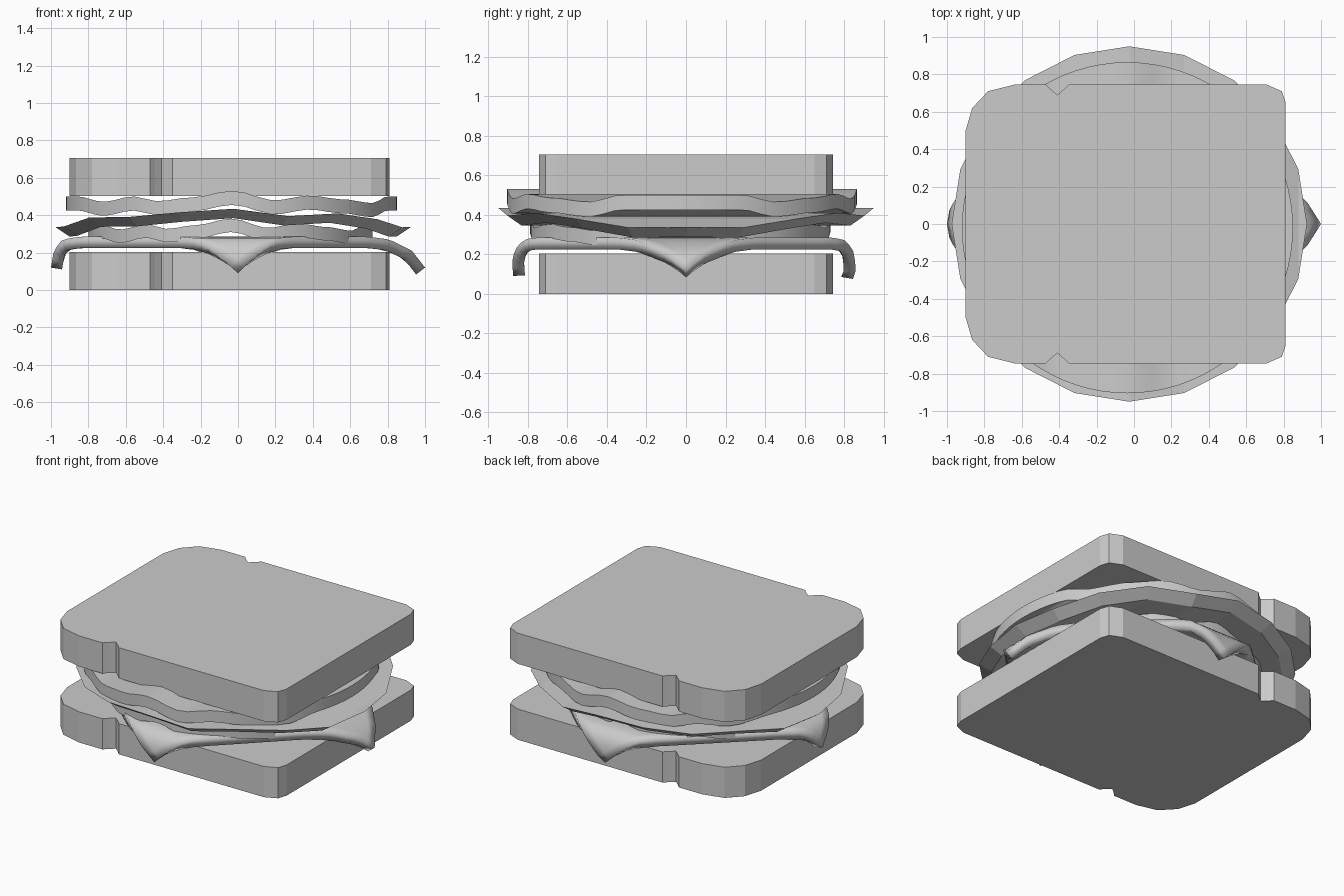
import bpy, bmesh
from math import cos, sin, pi, hypot

if "Cube" in bpy.data.objects:
    bpy.data.objects.remove(bpy.data.objects["Cube"])


def finish(name, bm, smooth=None):
    bmesh.ops.remove_doubles(bm, verts=bm.verts, dist=1e-4)
    bmesh.ops.recalc_face_normals(bm, faces=bm.faces)
    me = bpy.data.meshes.new(name)
    bm.to_mesh(me)
    bm.free()
    ob = bpy.data.objects.new(name, me)
    bpy.context.collection.objects.link(ob)
    if smooth:
        bpy.ops.object.select_all(action='DESELECT')
        bpy.context.view_layer.objects.active = ob
        ob.select_set(True)
        bpy.ops.object.shade_smooth_by_angle(angle=smooth)
    return ob


def interp(pts, x, ease=True):
    if x <= pts[0][0]:
        return pts[0][1]
    for (a, za), (b, zb) in zip(pts, pts[1:]):
        if x <= b:
            t = (x - a) / (b - a)
            if ease:
                t = (1 - cos(pi * t)) / 2
            return za + (zb - za) * t
    return pts[-1][1]


# Bread slices: half outline mirrored in y, extruded upwards
HALF = [(0.81, 0.65), (0.79, 0.71), (0.71, 0.745), (-0.35, 0.745), (-0.375, 0.72),
        (-0.41, 0.69), (-0.445, 0.72), (-0.47, 0.745), (-0.64, 0.745),
        (-0.78, 0.71), (-0.865, 0.62), (-0.9, 0.5)]


def bread(name, z, height=0.203):
    bm = bmesh.new()
    outline = HALF + [(x, -y) for x, y in reversed(HALF)]
    face = bm.faces.new([bm.verts.new((x, y, z)) for x, y in outline])
    ext = bmesh.ops.extrude_face_region(bm, geom=[face])
    top = [v for v in ext['geom'] if isinstance(v, bmesh.types.BMVert)]
    bmesh.ops.translate(bm, verts=top, vec=(0, 0, height))
    finish(name, bm)


bread("bottom_bread", 0)
bread("top_bread", 0.502)


# Round slices whose height ripples along x, built in strips
def round_slice(name, centre, r_top, r_bottom, thick, sides, wave, ease, smooth=None):
    bm = bmesh.new()
    cx, cy = centre
    rows = []
    for k in range(sides // 2 + 1):
        c, s = cos(2 * pi * k / sides), sin(2 * pi * k / sides)
        z = interp(wave, cx + r_top * c, ease)
        rows.append([bm.verts.new((cx + r * c, cy + sg * r * s, z - d))
                     for r, sg, d in ((r_top, -1, 0), (r_top, 1, 0),
                                      (r_bottom, 1, thick), (r_bottom, -1, thick))])
    for a, b in zip(rows, rows[1:]):
        for i in range(4):
            j = (i + 1) % 4
            bm.faces.new((a[i], a[j], b[j], b[i]))
    finish(name, bm, smooth)


RIPPLE = [(-0.92, 0.50), (-0.86, 0.50), (-0.72, 0.472), (-0.56, 0.50), (-0.43, 0.475),
          (-0.25, 0.495), (-0.03, 0.53), (0.2, 0.48), (0.38, 0.505), (0.56, 0.485),
          (0.72, 0.465), (0.8, 0.50), (0.85, 0.50)]
round_slice("upper_filling", (-0.035, -0.02), 0.885, 0.885, 0.075, 80, RIPPLE, True, 0.6)

low = [(-0.04 + (x + 0.035) * 0.86, z - 0.148) for x, z in RIPPLE]
round_slice("lower_filling", (-0.04, -0.03), 0.76, 0.76, 0.072, 80, low, True, 0.6)

MEAT = [(-0.98, 0.335), (-0.93, 0.34), (-0.8, 0.388), (-0.59, 0.39), (-0.32, 0.415),
        (-0.03, 0.435), (0.27, 0.395), (0.53, 0.41), (0.74, 0.38), (0.88, 0.335),
        (0.92, 0.337)]
round_slice("meat_slice", (-0.025, 0), 0.95, 0.875, 0.05, 20, MEAT, False)

# Cheese: diamond sheet with each corner bent down along a short path
BENDS = {
    'left': [(0.85, 0.285), (0.94, 0.27), (0.985, 0.21), (1.0, 0.12)],
    'right': [(0.70, 0.285), (0.81, 0.27), (0.93, 0.21), (1.0, 0.12)],
    'front': [(0.74, 0.285), (0.80, 0.28), (0.85, 0.25), (0.88, 0.18), (0.875, 0.09)],
    'back': [(0.74, 0.285), (0.81, 0.27), (0.85, 0.21), (0.86, 0.12), (0.845, 0.075)],
}


def arc_table(path):
    s = path[0][0]
    table = [(s, path[0])]
    for a, b in zip(path, path[1:]):
        s += hypot(b[0] - a[0], b[1] - a[1])
        table.append((s, b))
    return table


ARC = {k: arc_table(p) for k, p in BENDS.items()}


def bend(side, s):
    t = ARC[side]
    if s <= t[0][0]:
        return s, 0
    out = interp([(a, p[0]) for a, p in t], s, False)
    z = interp([(a, p[1]) for a, p in t], s, False)
    return out, 0.285 - z


bm = bmesh.new()
N = 28
L, R, F, B = (ARC[k][-1][0] for k in ('left', 'right', 'front', 'back'))
corners = ((-L, 0), (0, -F), (R, 0), (0, B))
grid = []
for i in range(N + 1):
    row = []
    for j in range(N + 1):
        u, v = i / N, j / N
        w = ((1 - u) * (1 - v), u * (1 - v), u * v, (1 - u) * v)
        x = sum(a * c[0] for a, c in zip(w, corners))
        y = sum(a * c[1] for a, c in zip(w, corners))
        ax, dx = bend('left' if x < 0 else 'right', abs(x))
        ay, dy = bend('front' if y < 0 else 'back', abs(y))
        row.append(bm.verts.new((-ax if x < 0 else ax, -ay if y < 0 else ay,
                                 0.285 - dx - dy)))
    grid.append(row)
for i in range(N):
    for j in range(N):
        bm.faces.new((grid[i][j], grid[i + 1][j], grid[i + 1][j + 1], grid[i][j + 1]))
cheese = finish("cheese_slice", bm, 0.8)
up = cheese.data.polygons[len(cheese.data.polygons) // 2].normal.z > 0
mod = cheese.modifiers.new("thickness", 'SOLIDIFY')
mod.thickness = 0.06
mod.offset = -1 if up else 1
